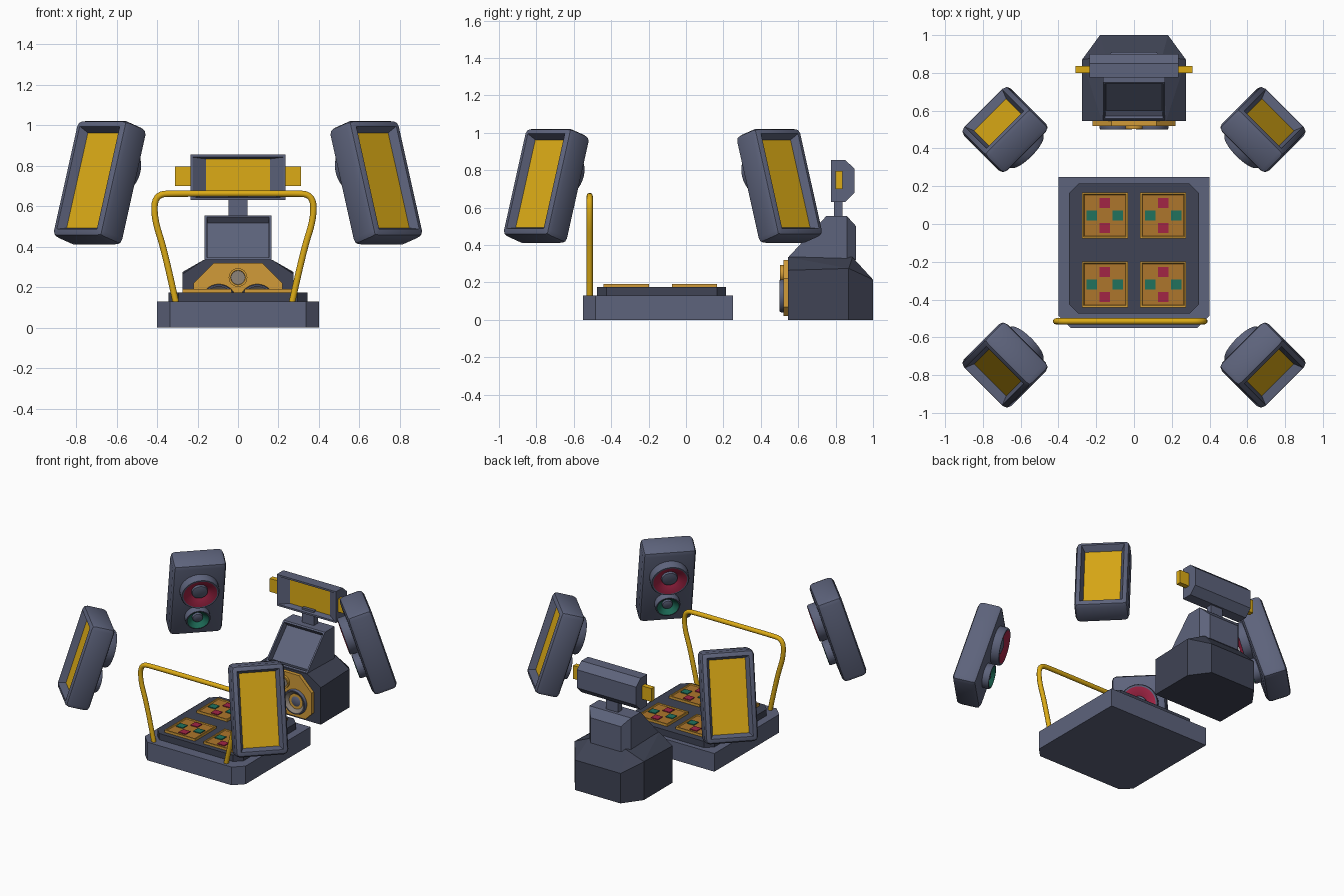
import bpy, bmesh, math
from mathutils import Matrix, Vector

if "Cube" in bpy.data.objects:
    bpy.data.objects.remove(bpy.data.objects["Cube"])


def material(name, rgb):
    m = bpy.data.materials.new(name)
    m.use_nodes = True
    m.diffuse_color = (*rgb, 1)
    m.node_tree.nodes["Principled BSDF"].inputs["Base Color"].default_value = (*rgb, 1)
    return m


SLATE = material("slate", (.11, .125, .20))
DARK = material("dark slate", (.05, .057, .09))
YELLOW = material("yellow", (.72, .41, .008))
ORANGE = material("orange", (.64, .33, .04))
BROWN = material("brown orange", (.42, .18, .025))
RED = material("red", (.36, .018, .06))
GREEN = material("green", (.014, .17, .11))
TAN = material("warm grey", (.27, .23, .19))


def finish(bm, name, mats, matrix=Matrix(), smooth=False):
    me = bpy.data.meshes.new(name)
    bm.to_mesh(me)
    bm.free()
    ob = bpy.data.objects.new(name, me)
    bpy.context.scene.collection.objects.link(ob)
    for m in mats:
        me.materials.append(m)
    ob.matrix_world = matrix
    if smooth:
        bpy.ops.object.select_all(action='DESELECT')
        ob.select_set(True)
        bpy.context.view_layer.objects.active = ob
        bpy.ops.object.shade_smooth_by_angle(angle=math.radians(35))
    return ob


def hull(points):
    """Convex solid from points on the +x half, mirrored in x."""
    bm = bmesh.new()
    for x, y, z in points:
        bm.verts.new((x, y, z))
        bm.verts.new((-x, y, z))
    bmesh.ops.convex_hull(bm, input=bm.verts[:])
    bmesh.ops.dissolve_limit(bm, angle_limit=.02, verts=bm.verts[:], edges=bm.edges[:])
    bmesh.ops.recalc_face_normals(bm, faces=bm.faces[:])
    return bm


def box(name, centre, size, mat):
    bm = bmesh.new()
    bmesh.ops.create_cube(bm, size=1, matrix=Matrix.Translation(centre) @ Matrix.Diagonal((*size, 1)))
    return finish(bm, name, [mat])


def slab(name, hx, y0, y1, z0, z1, front, back, mat):
    """Plate with cut front and back corners."""
    outline = [(hx - front, y0), (hx, y0 + front), (hx, y1 - back), (hx - back, y1)]
    finish(hull([(x, y, z) for x, y in outline for z in (z0, z1)]), name, [mat])


def recess(bm, direction, rim, slope, depth, mat_index=0):
    """Sink a framed panel into the face that looks along direction."""
    d = Vector(direction).normalized()
    bm.normal_update()
    f = max(bm.faces, key=lambda g: g.normal.dot(d))
    bmesh.ops.inset_region(bm, faces=[f], thickness=rim)
    bmesh.ops.inset_region(bm, faces=[f], thickness=slope, depth=-depth)
    f.material_index = mat_index
    return f


def lathe(name, profile, mats, bands, matrix, sides=32):
    """Revolve (radius, height) pairs about z; bands gives a material per strip."""
    bm = bmesh.new()
    rings = []
    for r, h in profile:
        rings.append([bm.verts.new((r * math.cos(a), r * math.sin(a), h))
                      for a in (2 * math.pi * i / sides for i in range(sides))])
    for k, (a, b) in enumerate(zip(rings, rings[1:])):
        for i in range(sides):
            j = (i + 1) % sides
            bm.faces.new((a[i], a[j], b[j], b[i])).material_index = bands[k]
    bm.faces.new(rings[-1]).material_index = bands[-1]
    return finish(bm, name, mats, matrix, True)


def driver(name, r, out, cone, matrix):
    """Round loudspeaker: rim, sunken cone and centre cap."""
    profile = [(r, -.01), (r, out - .01), (r * .95, out), (r * .87, out),
               (r * .42, out - .035), (r * .40, out - .02), (r * .25, out - .014)]
    lathe(name, profile, [SLATE, cone], [0, 0, 0, 1, 0, 0, 0], matrix)


# Dance platform
slab("platform_base", .4, -.55, .25, 0, .13, .065, 0, SLATE)
slab("platform_deck", .343, -.475, .215, .13, .175, .05, .05, DARK)

# Four pads, each a frame with a panel and coloured buttons
for side, px in (("right", -.154), ("left", .154)):
    for end, py in (("front", -.32), ("back", .045)):
        name = f"{end}_{side}_pad"
        bm = bmesh.new()
        bmesh.ops.create_cube(bm, size=1, matrix=Matrix.Translation((px, py, .18))
                              @ Matrix.Diagonal((.242, .242, .024, 1)))
        recess(bm, (0, 0, 1), .012, .005, .006, 1)
        finish(bm, name, [ORANGE, BROWN])
        for dx, dy, mat in ((0, 1, RED), (0, -1, RED), (1, 0, GREEN), (-1, 0, GREEN)):
            box(name + "_button", (px + dx * .069, py + dy * .067, .188), (.055, .053, .008), mat)

# Hand rail
curve = bpy.data.curves.new("hand_rail", 'CURVE')
curve.dimensions = '3D'
curve.bevel_depth = .0165
curve.bevel_resolution = 3
curve.use_fill_caps = True
half = [(.287, .125), (.342, .38), (.395, .54), (.39, .66), (.28, .663)]
path = [(-x, z) for x, z in half] + [(0, .663)] + half[::-1]
spline = curve.splines.new('NURBS')
spline.points.add(len(path) - 1)
for p, (x, z) in zip(spline.points, path):
    p.co = (x - .02, -.515, z, 1)
spline.order_u = 3
spline.use_endpoint_u = True
spline.resolution_u = 6
curve.materials.append(YELLOW)
rail = bpy.data.objects.new("hand_rail", curve)
bpy.context.scene.collection.objects.link(rail)

# Console body
finish(hull([(.275, .545, 0), (.275, .87, 0), (.18, 1, 0), (.275, .545, .265),
             (.275, .87, .275), (.17, .545, .335), (.15, .89, .335), (.18, 1, .215)]),
       "console_body", [DARK])

# Console front panel, speakers and button
outline = [(.12, .32), (.22, .22), (.22, .07), (.17, .02)]
finish(hull([(x, y, z) for x, z in outline for y in (.52, .55)]), "console_front_panel", [ORANGE])
to_front = Matrix.Rotation(math.pi / 2, 4, 'X')
for side, x in (("right", -.095), ("left", .095)):
    driver(f"console_{side}_speaker", .088, .022, TAN, Matrix.Translation((x, .522, .128)) @ to_front)
lathe("console_button", [(.046, -.01), (.046, .02), (.036, .02), (.034, .012)],
      [ORANGE, TAN], [0, 0, 0, 1], Matrix.Translation((0, .522, .248)) @ to_front)

# Console desk with a sunken sloping screen
bm = hull([(.165, .55, .32), (.165, .55, .338), (.165, .75, .555), (.165, .86, .555),
           (.12, .91, .50), (.165, .86, .32), (.12, .91, .32)])
recess(bm, (0, -1, .92), .016, .006, .04)
finish(bm, "console_desk", [SLATE])
box("sign_post", (0, .815, .60), (.095, .045, .12), SLATE)

# Sign with a sunken lit panel and side lamps
bm = hull([(.235, y, z) for y, z in ((.775, .63), (.775, .855), (.85, .855), (.85, .63), (.9, .68), (.9, .81))])
panel = recess(bm, (0, -1, 0), .018, .012, .04, 1)
for v in panel.verts:
    v.co.x *= .74
finish(bm, "sign", [SLATE, YELLOW])
for side, s in (("right", -1), ("left", 1)):
    box(f"sign_{side}_lamp", (s * .265, .818, .748), (.09, .036, .095), YELLOW)

# Four floating loudspeakers: lit panel outward, drivers inward
to_back = Matrix.Rotation(-math.pi / 2, 4, 'X')
for side, sx in (("right", -1), ("left", 1)):
    for end, sy, cy in (("front", -1, -.747), ("back", 1, .5)):
        name = f"{end}_{side}_loudspeaker"
        place = (Matrix.Translation((sx * .683, cy, .716))
                 @ Matrix.Rotation(math.atan2(sx, -sy), 4, 'Z')
                 @ Matrix.Rotation(math.radians(-17.5), 4, 'X'))
        bm = bmesh.new()
        bmesh.ops.create_cube(bm, size=1, matrix=Matrix.Diagonal((.352, .168, .605, 1)))
        bmesh.ops.bevel(bm, geom=bm.edges[:], offset=.032, segments=2, profile=.5, affect='EDGES')
        recess(bm, (0, -1, 0), .006, .028, .045, 1)
        finish(bm, name, [SLATE, YELLOW], place, True)
        for part, r, out, cone, z in (("large_driver", .128, .055, RED, .10),
                                      ("small_driver", .083, .045, GREEN, -.135)):
            driver(f"{name}_{part}", r, out, cone, place @ Matrix.Translation((0, .084, z)) @ to_back)
